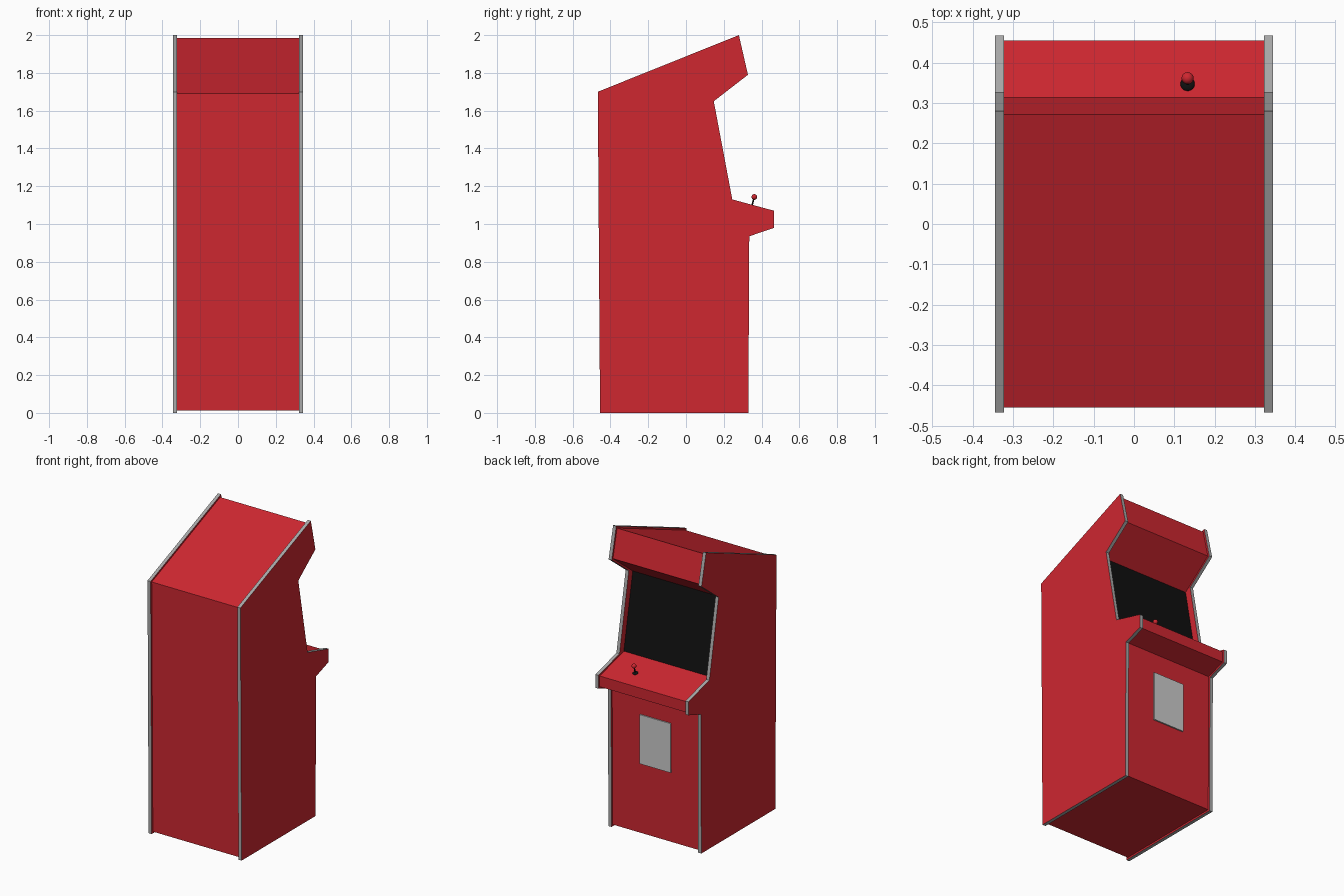
import bpy, bmesh
from math import radians
from mathutils import Vector

if "Cube" in bpy.data.objects:
    bpy.data.objects.remove(bpy.data.objects["Cube"])


def material(name, color):
    m = bpy.data.materials.new(name)
    m.diffuse_color = (*color, 1)
    m.use_nodes = True
    m.node_tree.nodes["Principled BSDF"].inputs["Base Color"].default_value = m.diffuse_color
    return m


RED = material("red_paint", (0.62, 0.02, 0.03))
BLACK = material("black", (0.005, 0.005, 0.005))
GREY = material("grey_trim", (0.4, 0.4, 0.4))

# Side silhouette (y, z), counter-clockwise seen from +x
PROFILE = [(-0.455, 0), (0.33, 0), (0.335, 0.935), (0.467, 0.98), (0.467, 1.07),
           (0.245, 1.13), (0.147, 1.65), (0.328, 1.79), (0.28, 2.0), (-0.467, 1.70)]
SCREEN_EDGE = 5
HALF_BODY, HALF_WIDTH = 0.322, 0.345


def inset(points, dist, special=None):
    """Move every edge inwards; special maps an edge index to its own distance."""
    n, lines, out = len(points), [], []
    for i in range(n):
        a, b = Vector(points[i]), Vector(points[(i + 1) % n])
        d = (b - a).normalized()
        lines.append((a + Vector((-d.y, d.x)) * (special or {}).get(i, dist), d))
    for i in range(n):
        (p, d), (q, e) = lines[i - 1], lines[i]
        t = (q - p).cross(e) / d.cross(e)
        out.append(p + d * t)
    return out


def prism(name, points, x0, x1, cap_mat, edge_mat):
    bm = bmesh.new()
    cap = bm.faces.new([bm.verts.new((x0, y, z)) for y, z in points])
    ext = bmesh.ops.extrude_face_region(bm, geom=[cap])["geom"]
    bmesh.ops.translate(bm, vec=(x1 - x0, 0, 0),
                        verts=[v for v in ext if isinstance(v, bmesh.types.BMVert)])
    bmesh.ops.recalc_face_normals(bm, faces=bm.faces)
    for f in bm.faces:
        f.material_index = 0 if abs(f.normal.x) > 0.9 else 1
    me = bpy.data.meshes.new(name)
    bm.to_mesh(me)
    bm.free()
    me.materials.append(cap_mat)
    me.materials.append(edge_mat)
    ob = bpy.data.objects.new(name, me)
    bpy.context.collection.objects.link(ob)
    return ob


# Side panels with grey edge trim
panels = prism("side_panels", PROFILE, HALF_BODY, HALF_WIDTH, RED, GREY)
panels.modifiers.new("mirror", 'MIRROR')

# Cabinet body, set in from the panels and deeper behind the screen
body_outline = inset(PROFILE, 0.012, {SCREEN_EDGE: 0.06})
prism("cabinet_body", body_outline, -HALF_BODY, HALF_BODY, RED, RED)

# Screen slab
front = inset(PROFILE, 0.012, {SCREEN_EDGE: 0.045})
i, j = SCREEN_EDGE, SCREEN_EDGE + 1
prism("screen", [front[i], front[j], body_outline[j], body_outline[i]],
      -HALF_BODY, HALF_BODY, BLACK, BLACK)

# Coin door on the player side
bpy.ops.mesh.primitive_cube_add(size=1, location=(0, 0.322, 0.645))
door = bpy.context.object
door.name = "coin_door"
door.scale = (0.23, 0.016, 0.33)

# Joystick, standing square to the sloping control panel
foot = Vector((0.133, 0.347, 1.089))
up = Vector((0, 0.06, 0.222)).normalized()
tilt = up.to_track_quat('Z', 'Y').to_euler()


def finish(name, mat):
    ob = bpy.context.object
    ob.name = name
    ob.data.materials.append(mat)
    bpy.ops.object.shade_smooth_by_angle(angle=radians(40))
    return ob


bpy.ops.mesh.primitive_uv_sphere_add(segments=24, ring_count=12, radius=0.018,
                                     location=foot, rotation=tilt)
finish("joystick_base", BLACK).scale = (1, 1, 0.5)
bpy.ops.mesh.primitive_cylinder_add(vertices=16, radius=0.004, depth=0.055,
                                    location=foot + up * 0.0275, rotation=tilt)
finish("joystick_shaft", BLACK)
bpy.ops.mesh.primitive_uv_sphere_add(segments=24, ring_count=12, radius=0.015,
                                     location=foot + up * 0.056, rotation=tilt)
finish("joystick_ball", RED)
